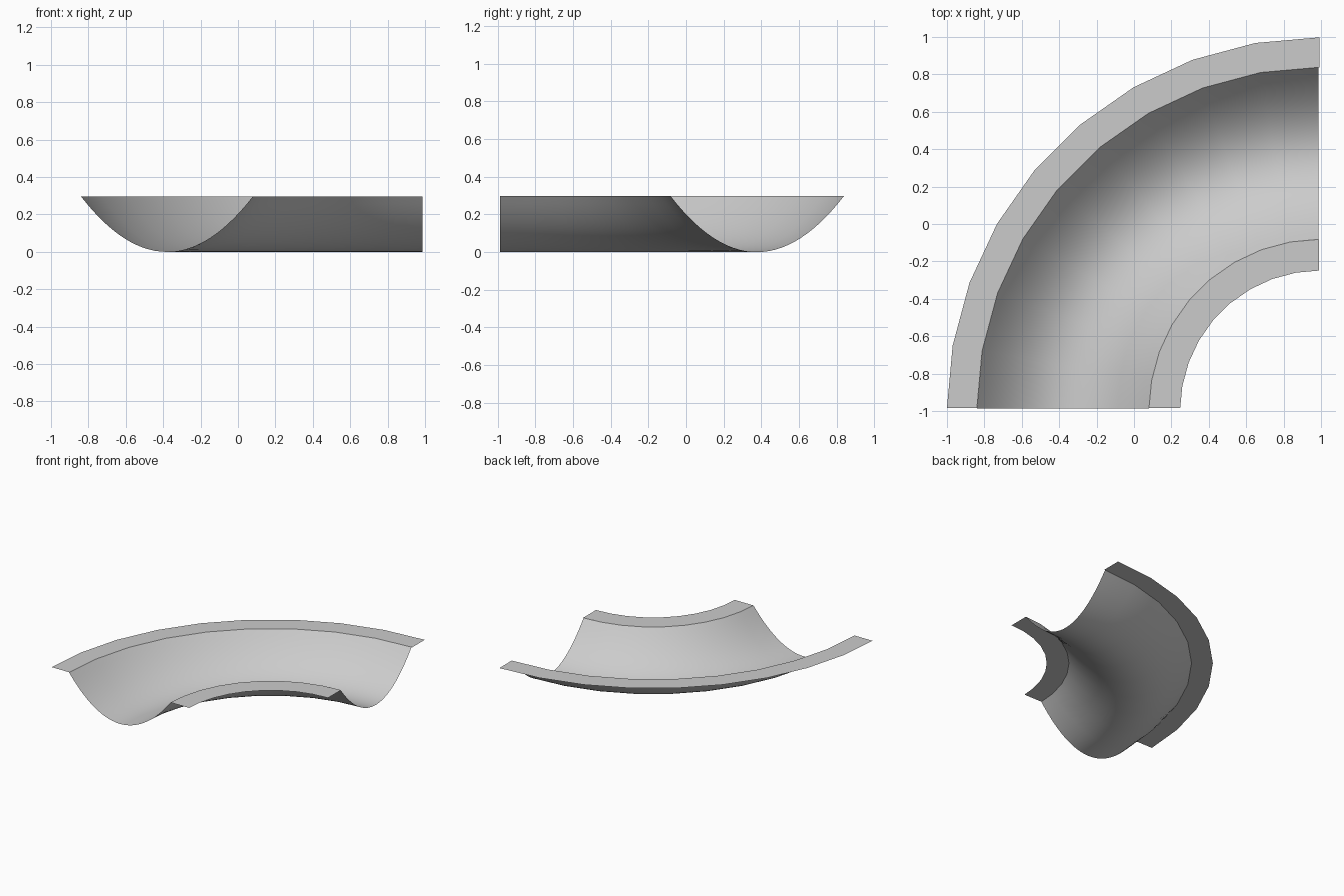
import bpy
import bmesh
from math import cos, sin, radians

cube = bpy.data.objects.get("Cube")
if cube:
    bpy.data.objects.remove(cube, do_unlink=True)

# Single grey finish
grey = bpy.data.materials.new("light grey")
grey.use_nodes = True
colour = (0.6, 0.6, 0.6, 1)
grey.diffuse_color = colour
grey.node_tree.nodes["Principled BSDF"].inputs["Base Color"].default_value = colour

CENTRE = (0.995, -0.997)   # pivot of the bend
SEGMENTS = 9               # ten degrees each
HEIGHT = 0.297
INNER, OUTER = 0.915, 1.835
MIDDLE, HALF = (INNER + OUTER) / 2, (OUTER - INNER) / 2


def sweep(name, profile, start, end, smooth):
    """Sweep a radius/height profile round the bend as an open sheet."""
    bm = bmesh.new()
    rings = []
    for i in range(SEGMENTS + 1):
        a = radians(90 * i / SEGMENTS)
        ring = []
        for r, z in profile:
            x, y = CENTRE[0] - r * cos(a), CENTRE[1] + r * sin(a)
            # Trim both ends square
            ring.append(bm.verts.new((min(x, end), max(y, start), z)))
        rings.append(ring)
    for a, b in zip(rings, rings[1:]):
        for j in range(len(profile) - 1):
            bm.faces.new((a[j], a[j + 1], b[j + 1], b[j]))
    bmesh.ops.recalc_face_normals(bm, faces=bm.faces)
    bm.normal_update()
    if sum(f.normal.z for f in bm.faces) < 0:
        bmesh.ops.reverse_faces(bm, faces=bm.faces)
    for f in bm.faces:
        f.smooth = smooth
    mesh = bpy.data.meshes.new(name)
    bm.to_mesh(mesh)
    bm.free()
    mesh.materials.append(grey)
    obj = bpy.data.objects.new(name, mesh)
    bpy.context.collection.objects.link(obj)
    return obj


# Parabolic channel
steps = 28
parabola = []
for k in range(steps + 1):
    t = 2 * k / steps - 1
    parabola.append((MIDDLE + HALF * t, HEIGHT * t * t))
sweep("channel", parabola, -0.987, 0.986, True)

# Flat rims along both edges
sweep("outer_rim", [(OUTER, HEIGHT), (1.995, HEIGHT)], -0.983, 0.993, False)
sweep("inner_rim", [(0.748, HEIGHT), (INNER, HEIGHT)], -0.985, 0.99, False)
